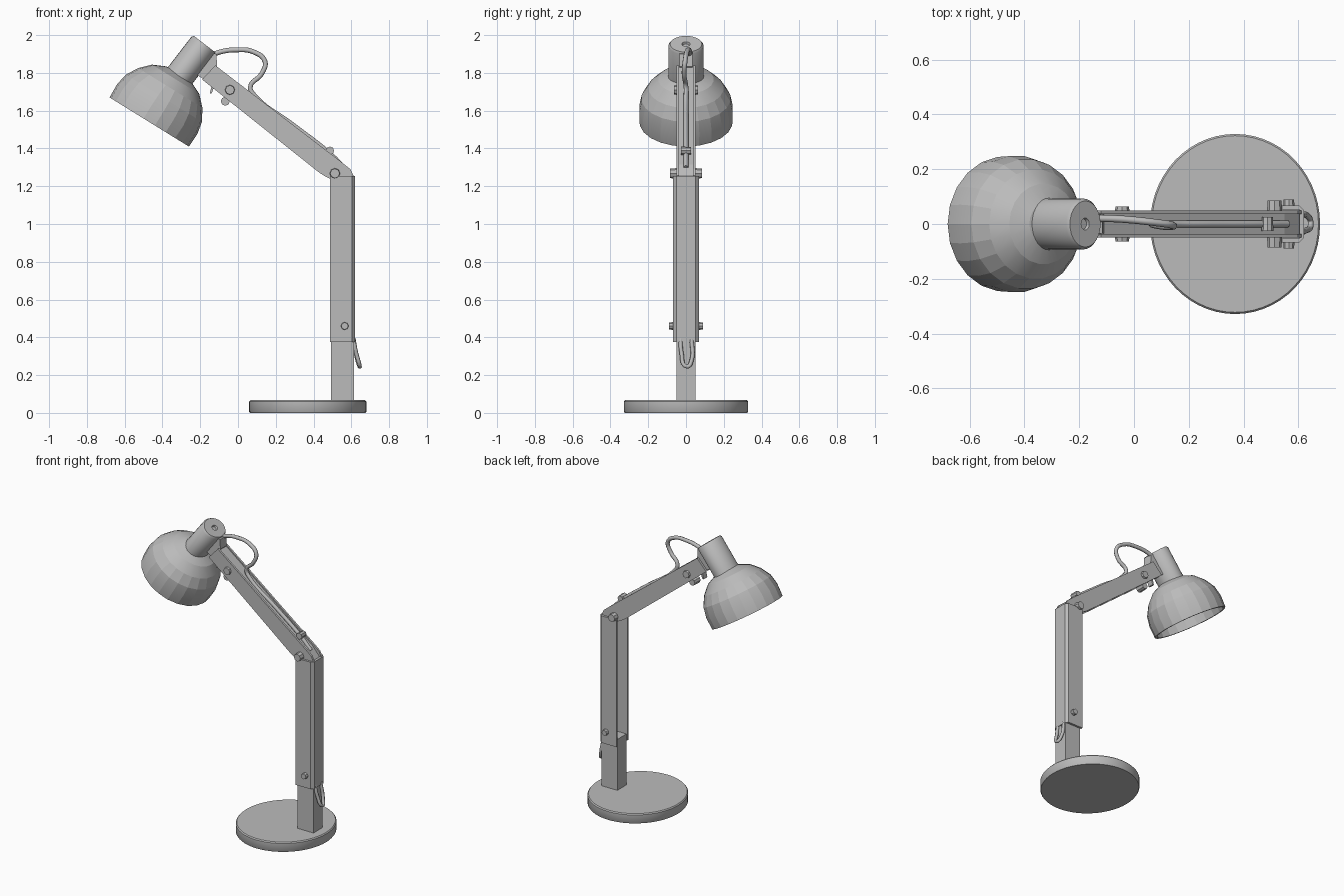
import bpy, bmesh, math
from mathutils import Vector

cube = bpy.data.objects.get("Cube")
if cube:
    bpy.data.objects.remove(cube, do_unlink=True)

grey = bpy.data.materials.new("plain_grey")
grey.use_nodes = True
grey.diffuse_color = (0.5, 0.5, 0.5, 1)
grey.node_tree.nodes["Principled BSDF"].inputs["Base Color"].default_value = (0.5, 0.5, 0.5, 1)


def finish(name, bm, smooth=None):
    bmesh.ops.recalc_face_normals(bm, faces=bm.faces)
    mesh = bpy.data.meshes.new(name)
    bm.to_mesh(mesh)
    bm.free()
    mesh.materials.append(grey)
    if smooth:
        mesh.shade_smooth()
        mesh.set_sharp_from_angle(angle=math.radians(smooth))
    obj = bpy.data.objects.new(name, mesh)
    bpy.context.collection.objects.link(obj)
    return obj


def lathe(name, profile, steps, smooth=None):
    """Revolve (radius, height) points around z."""
    bm = bmesh.new()
    verts = [bm.verts.new((r, 0, z)) for r, z in profile]
    edges = [bm.edges.new(pair) for pair in zip(verts, verts[1:])]
    bmesh.ops.spin(bm, geom=verts + edges, cent=(0, 0, 0), axis=(0, 0, 1),
                   angle=math.tau, steps=steps, use_duplicate=False)
    bmesh.ops.remove_doubles(bm, verts=bm.verts, dist=0.0005)
    return finish(name, bm, smooth)


def prism(name, points, push):
    """Extrude a flat outline of 3D points along a vector."""
    bm = bmesh.new()
    face = bm.faces.new([bm.verts.new(p) for p in points])
    out = bmesh.ops.extrude_face_region(bm, geom=[face])
    moved = [v for v in out["geom"] if isinstance(v, bmesh.types.BMVert)]
    bmesh.ops.translate(bm, verts=moved, vec=push)
    return finish(name, bm)


def plate(name, outline, y0, y1):
    """Side-view (x, z) outline with thickness across y."""
    return prism(name, [(x, y0, z) for x, z in outline], (0, y1 - y0, 0))


def bolt(name, x, z, y0, y1, radius, sides=8):
    bm = bmesh.new()
    bmesh.ops.create_cone(bm, cap_ends=True, segments=sides, radius1=radius,
                          radius2=radius * 0.9, depth=abs(y1 - y0))
    obj = finish(name, bm)
    obj.rotation_euler.x = -math.pi / 2 if y1 > y0 else math.pi / 2
    obj.location = (x, (y0 + y1) / 2, z)
    return obj


def cord(name, points, radius):
    curve = bpy.data.curves.new(name, "CURVE")
    curve.dimensions = "3D"
    curve.bevel_depth = radius
    curve.bevel_resolution = 2
    curve.resolution_u = 6
    curve.use_fill_caps = True
    spline = curve.splines.new("BEZIER")
    spline.bezier_points.add(len(points) - 1)
    for knot, p in zip(spline.bezier_points, points):
        knot.co = p
        knot.handle_left_type = knot.handle_right_type = "AUTO"
    curve.materials.append(grey)
    obj = bpy.data.objects.new(name, curve)
    bpy.context.collection.objects.link(obj)
    return obj


# Round base
base = lathe("base", [(0, 0), (0.306, 0), (0.31, 0.006), (0.31, 0.06),
                      (0.304, 0.067), (0, 0.067)], 56, 40)
base.location.x = 0.369
base.scale.y = 1.06

# Post and the channel-shaped column, open towards the shade
prism("post", [(0.492, -0.05, 0.06), (0.614, -0.05, 0.06),
               (0.614, 0.05, 0.06), (0.492, 0.05, 0.06)], (0, 0, 0.36))
half = [(0.487, 0.053), (0.603, 0.053), (0.603, 0)]
outer = [(0.62, 0), (0.62, 0.05), (0.603, 0.068), (0.487, 0.068)]
upper = outer + half[:-1]
ring = upper + [(x, -y) for x, y in reversed(upper) if y > 0]
prism("column", [(x, y, 0.375) for x, y in ring], (0, 0, 0.88))

# Sloping arm: two side plates and a recessed top web
side = [(-0.19, 1.765), (0.43, 1.272), (0.465, 1.25), (0.53, 1.22), (0.6, 1.22),
        (0.612, 1.256), (0.595, 1.29), (0.553, 1.324), (-0.12, 1.84)]
for s, word in ((1, "back"), (-1, "front")):
    plate("arm_side_" + word, side, s * 0.036, s * 0.05)
plate("arm_web", [(-0.125, 1.835), (0.549, 1.314), (0.606, 1.245),
                  (0.585, 1.235), (0.535, 1.3), (-0.14, 1.815)], -0.04, 0.04)
plate("neck_bracket", [(-0.22, 1.79), (-0.15, 1.91), (-0.115, 1.9),
                       (-0.11, 1.835), (-0.17, 1.76)], -0.035, 0.035)

# Bolts on both sides
for s, word in ((1, "back"), (-1, "front")):
    bolt("column_bolt_" + word, 0.565, 0.46, s * 0.06, s * 0.09, 0.021)
    bolt("elbow_bolt_" + word, 0.513, 1.268, s * 0.045, s * 0.085, 0.028)
    bolt("arm_bolt_" + word, -0.043, 1.71, s * 0.045, s * 0.064, 0.027)
bolt("lower_knob", -0.067, 1.65, -0.03, 0.03, 0.024)
bolt("cord_clip", 0.487, 1.388, -0.026, 0.026, 0.022)
plate("small_hook", [(-0.15, 1.69), (-0.14, 1.69), (-0.125, 1.73), (-0.14, 1.73)],
      -0.02, 0.02)

# Faceted hollow shade
tilt = math.atan2(0.526, 0.85)
shade = lathe("shade", [(0, 0.31), (0.08, 0.297), (0.147, 0.266), (0.2, 0.212),
                        (0.237, 0.148), (0.25, 0.08), (0.247, 0), (0.233, 0),
                        (0.235, 0.08), (0.185, 0.2), (0.135, 0.25), (0, 0.285)], 22, 14)
shade.location = (-0.47, 0, 1.54)
shade.rotation_euler.y = tilt

# Neck, slightly wider across than deep
low, high = Vector((-0.315, 0, 1.775)), Vector((-0.178, 0, 1.953))
axis = high - low
length = axis.length
neck = lathe("neck", [(0, -0.03), (0.1, -0.03), (0.093, 0.02), (0.093, length - 0.012),
                      (0.084, length), (0.022, length), (0.018, length - 0.012),
                      (0, length - 0.012)], 28, 40)
neck.location = low
neck.rotation_euler.y = math.atan2(axis.x, axis.z)
neck.scale.x = 0.84

# Cord looping from neck to arm, then lying along the arm
cord("upper_cord", [(-0.15, 0.02, 1.89), (-0.09, 0.02, 1.912), (-0.01, 0.015, 1.922),
                    (0.08, 0.005, 1.912), (0.143, -0.005, 1.86), (0.125, -0.01, 1.795),
                    (0.065, 0, 1.725), (0.09, 0, 1.678), (0.28, 0, 1.533),
                    (0.49, 0, 1.37), (0.56, 0, 1.3)], 0.013)

# Cord end hanging out behind the foot of the column
cord("lower_cord", [(0.605, -0.028, 0.42), (0.625, -0.024, 0.32), (0.645, 0.005, 0.245),
                    (0.632, 0.03, 0.28), (0.612, 0.03, 0.39)], 0.011)
